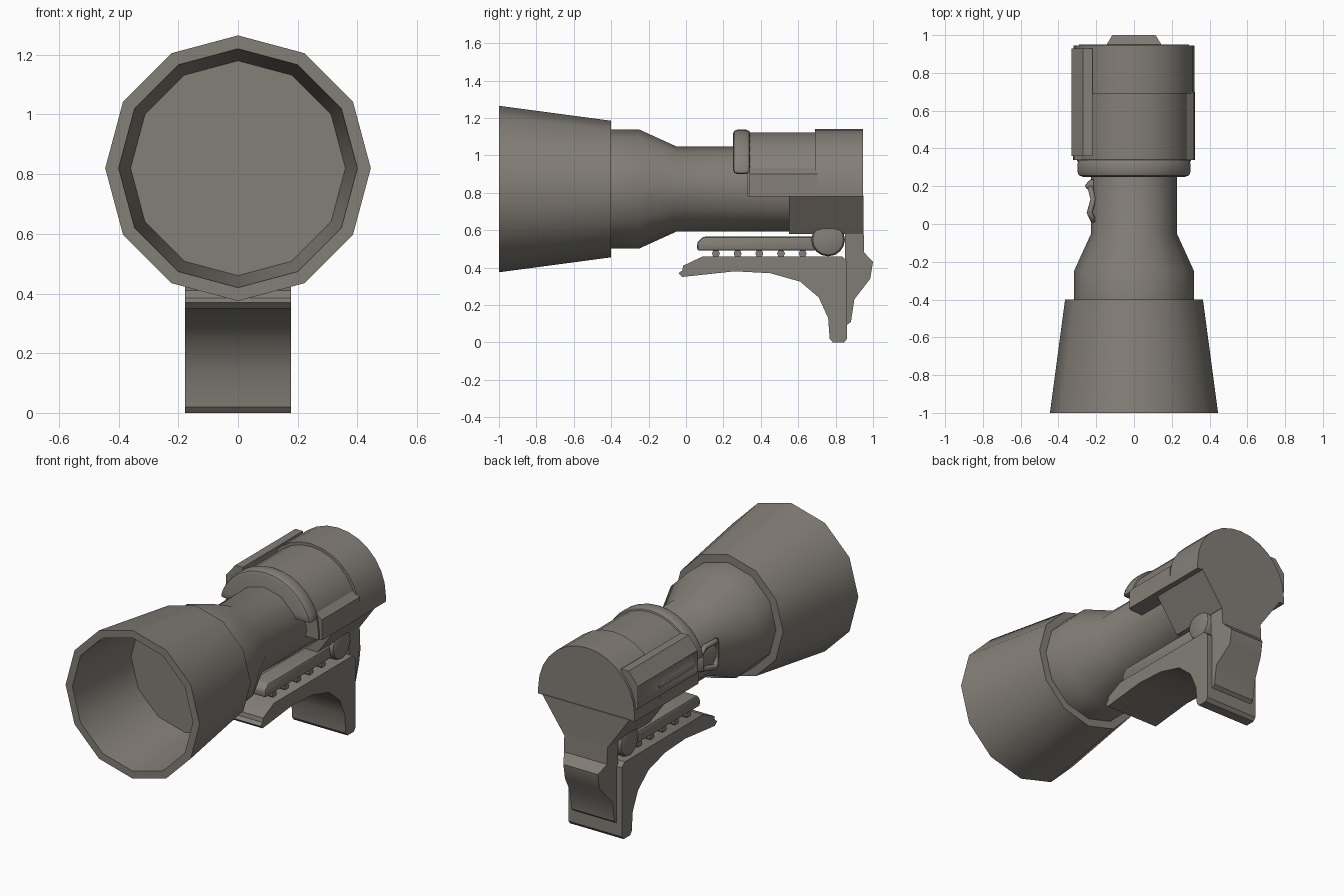
import bpy, bmesh, math

if "Cube" in bpy.data.objects:
    bpy.data.objects.remove(bpy.data.objects["Cube"])

mat = bpy.data.materials.new("warm grey")
mat.diffuse_color = (0.23, 0.21, 0.185, 1)
mat.use_nodes = True
mat.node_tree.nodes["Principled BSDF"].inputs["Base Color"].default_value = mat.diffuse_color
AXIS_Z = 0.82


def finish(name, bm, bevel=0, angle=35, segments=2):
    bmesh.ops.recalc_face_normals(bm, faces=bm.faces)
    me = bpy.data.meshes.new(name)
    bm.to_mesh(me)
    bm.free()
    me.materials.append(mat)
    ob = bpy.data.objects.new(name, me)
    bpy.context.collection.objects.link(ob)
    bpy.ops.object.select_all(action='DESELECT')
    ob.select_set(True)
    bpy.context.view_layer.objects.active = ob
    if bevel:
        m = ob.modifiers.new("bevel", 'BEVEL')
        m.width, m.segments, m.limit_method = bevel, segments, 'ANGLE'
        m.angle_limit = math.radians(40)
        bpy.ops.object.modifier_apply(modifier="bevel")
    bpy.ops.object.shade_smooth_by_angle(angle=math.radians(angle))
    return ob


def lathe(name, profile, sides=12):
    """Revolve (radius, y) points round the barrel axis, ends capped."""
    bm = bmesh.new()
    rings = []
    for r, y in profile:
        rings.append([bm.verts.new((r * math.sin(2 * math.pi * i / sides), y,
                                    AXIS_Z + r * math.cos(2 * math.pi * i / sides)))
                      for i in range(sides)])
    for a, b in zip(rings, rings[1:]):
        for i in range(sides):
            j = (i + 1) % sides
            bm.faces.new((a[i], a[j], b[j], b[i]))
    bm.faces.new(rings[0])
    bm.faces.new(rings[-1])
    return finish(name, bm)


def extrude(name, profile, axis, lo, hi, bevel=0, warp=None, **kw):
    """Extrude a (y,z) profile along x, or an (x,z) profile along y."""
    bm = bmesh.new()
    ends = []
    for t in (lo, hi):
        ends.append([bm.verts.new((t, a, b) if axis == 'x' else (a, t, b)) for a, b in profile])
    n = len(profile)
    for i in range(n):
        j = (i + 1) % n
        bm.faces.new((ends[0][i], ends[0][j], ends[1][j], ends[1][i]))
    bm.faces.new(ends[0])
    bm.faces.new(ends[1])
    if warp:
        for v in bm.verts:
            warp(v)
    return finish(name, bm, bevel, **kw)


def rect(a0, a1, b0, b1):
    return [(a0, b0), (a1, b0), (a1, b1), (a0, b1)]


def arch(r, base, steps=14):
    """Round-topped section with a flat base."""
    start = math.asin((max(base, AXIS_Z) - AXIS_Z) / r)
    pts = []
    if base < AXIS_Z:
        pts.append((r, base))
    for i in range(steps + 1):
        t = start + (math.pi - 2 * start) * i / steps
        pts.append((r * math.cos(t), AXIS_Z + r * math.sin(t)))
    if base < AXIS_Z:
        pts.append((-r, base))
    return pts


# Flared front hood with recessed lens
lathe("front_hood", [(0.315, -0.4), (0.365, -0.4), (0.445, -1.0), (0.40, -1.0), (0.36, -0.5)])

# Main barrel
lathe("barrel", [(0.318, -0.42), (0.318, -0.25), (0.227, -0.05), (0.227, 0.6)])

# Rear housing: collar, waist, end dome and side skirts
extrude("housing_collar", arch(0.318, 0.90), 'y', 0.25, 0.345, 0.025)
extrude("housing_middle", arch(0.303, 0.78), 'y', 0.33, 0.71)
extrude("housing_end", arch(0.32, 0.78), 'y', 0.69, 0.945)
for side, label in ((1, "right"), (-1, "left")):
    extrude("housing_skirt_" + label,
            [(side * 0.27, 0.78), (side * 0.322, 0.78), (side * 0.318, 0.90), (side * 0.27, 0.94)],
            'y', 0.34, 0.7)

# Left side module with an inset face
module = extrude("side_module",
                 [(-0.24, 0.85), (-0.325, 0.85), (-0.332, 0.87), (-0.332, 0.99),
                  (-0.27, 1.065), (-0.22, 1.065)], 'y', 0.36, 0.93)
bm = bmesh.new()
bm.from_mesh(module.data)
outer = [f for f in bm.faces if f.normal.x < -0.95]
bmesh.ops.inset_individual(bm, faces=outer, thickness=0.025)
bmesh.ops.translate(bm, verts=list({v for f in outer for v in f.verts}), vec=(0.02, 0, 0))
bm.to_mesh(module.data)
bm.free()

# Small side latch: bent wire loop with a knob
cu = bpy.data.curves.new("latch_loop", 'CURVE')
cu.dimensions = '3D'
cu.bevel_depth = 0.016
cu.bevel_resolution = 1
sp = cu.splines.new('POLY')
loop = [(-0.215, 0.02, 0.76), (-0.235, 0.06, 0.75), (-0.215, 0.13, 0.76), (-0.23, 0.19, 0.78),
        (-0.23, 0.19, 0.87), (-0.215, 0.13, 0.89), (-0.235, 0.06, 0.90), (-0.215, 0.02, 0.89)]
sp.points.add(len(loop) - 1)
for p, c in zip(sp.points, loop):
    p.co = (*c, 1)
sp.use_cyclic_u = True
cu.materials.append(mat)
bpy.context.collection.objects.link(bpy.data.objects.new("latch_loop", cu))
extrude("latch_knob", [(-0.18, 0.18), (-0.23, 0.17), (-0.262, 0.20), (-0.235, 0.235), (-0.19, 0.235)],
        'y', 0.78, 0.87, 0.008,
        warp=lambda v: setattr(v, "co", (v.co.x, v.co.z, v.co.y)))

# Tapered block under the housing
extrude("under_block", [(-0.29, 0.785), (-0.145, 0.58), (0.145, 0.58), (0.29, 0.785)], 'y', 0.55, 0.95)


# Rear post, narrower at the back
def narrow(v):
    if v.co.y > 0.97:
        v.co.x *= 0.8


extrude("rear_post", [(0.85, 0.59), (0.95, 0.59), (0.953, 0.48), (1.0, 0.43), (0.985, 0.34),
                      (0.90, 0.23), (0.882, 0.11), (0.85, 0.085)], 'x', -0.143, 0.143, warp=narrow)

# Curved mounting base with down-turned foot
extrude("mount_base", [(-0.04, 0.37), (-0.02, 0.385), (-0.015, 0.41), (0.09, 0.46), (0.835, 0.46),
                       (0.862, 0.435), (0.862, 0.02), (0.845, 0.0), (0.785, 0.0), (0.768, 0.02),
                       (0.76, 0.13), (0.71, 0.24), (0.61, 0.325), (0.45, 0.37), (0.26, 0.38),
                       (-0.02, 0.35)], 'x', -0.178, 0.178)

# Upper rail on a row of cross pins
extrude("upper_rail", [(0.06, 0.49), (0.8, 0.49), (0.8, 0.565), (0.09, 0.565), (0.06, 0.535)],
        'x', -0.14, 0.14, 0.012)


def disc(y, z, r, n):
    return [(y + r * math.cos(2 * math.pi * i / n), z + r * math.sin(2 * math.pi * i / n))
            for i in range(n)]


for i in range(5):
    extrude("cross_pin_%d" % (i + 1), disc(0.16 + i * 0.116, 0.475, 0.021, 8), 'x', -0.13, 0.13, angle=50)

# Pivot barrel at the hinge
extrude("pivot", disc(0.76, 0.55, 0.09, 16), 'x', -0.165, 0.165, 0.025)
